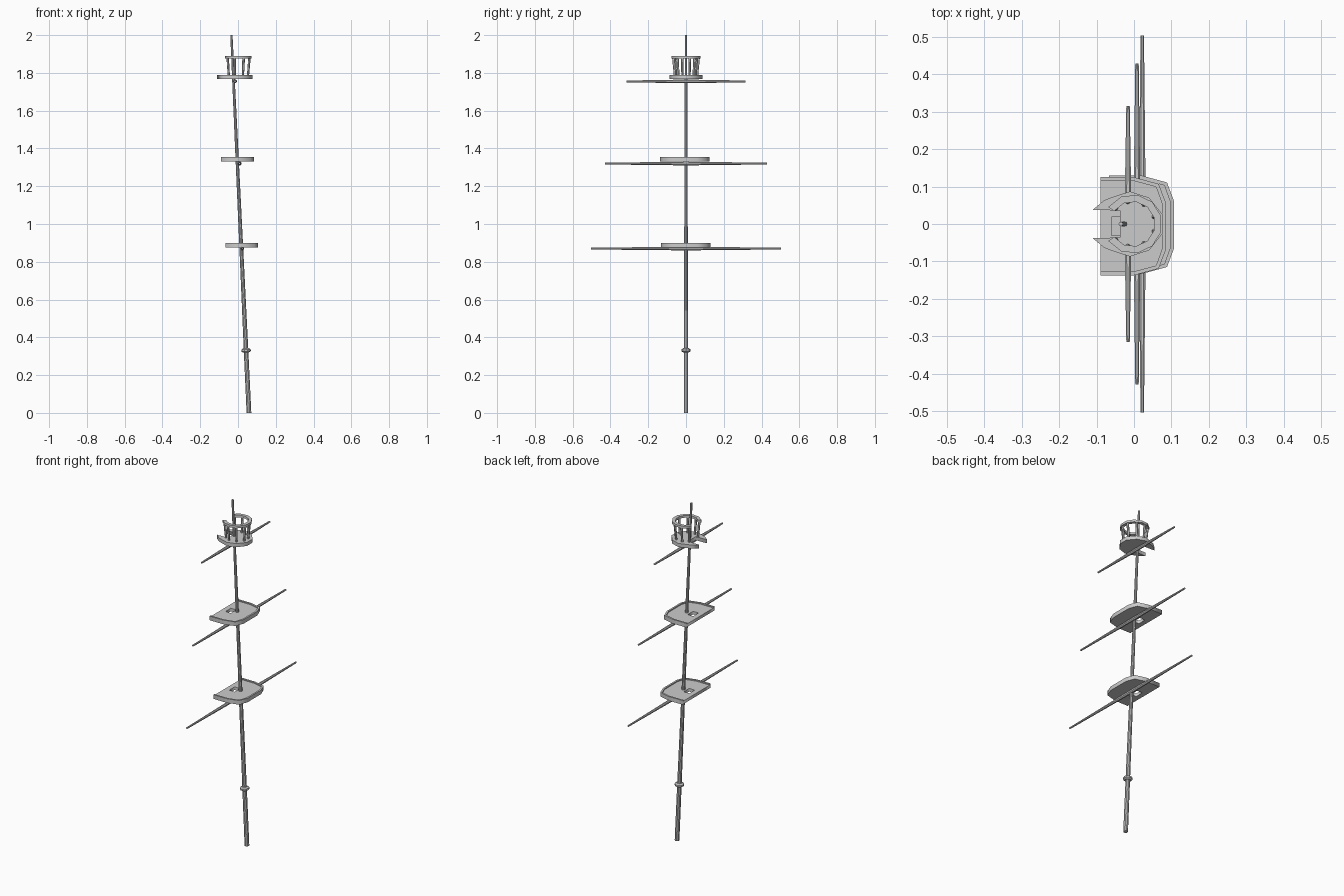
import bpy, bmesh, math
from mathutils import Vector

if "Cube" in bpy.data.objects:
    bpy.data.objects.remove(bpy.data.objects["Cube"])


def rod(name, rings, sides=8):
    """Tapered rod through a list of (point, radius)."""
    axis = (Vector(rings[-1][0]) - Vector(rings[0][0])).normalized()
    q = axis.to_track_quat('Z', 'Y')
    bm = bmesh.new()
    loops = []
    for p, r in rings:
        loops.append([bm.verts.new(Vector(p) + q @ Vector((
            r * math.cos(2 * math.pi * (i + .5) / sides),
            r * math.sin(2 * math.pi * (i + .5) / sides), 0))) for i in range(sides)])
    for a, b in zip(loops, loops[1:]):
        for i in range(sides):
            j = (i + 1) % sides
            bm.faces.new((a[i], a[j], b[j], b[i]))
    bm.faces.new(loops[0][::-1])
    bm.faces.new(loops[-1])
    me = bpy.data.meshes.new(name)
    bm.to_mesh(me)
    bm.free()
    ob = bpy.data.objects.new(name, me)
    bpy.context.collection.objects.link(ob)
    return ob


def slab(name, outlines, z0, z1, x=0, y=0):
    """Flat plate from closed outlines; inner outlines become holes."""
    cu = bpy.data.curves.new(name, 'CURVE')
    cu.dimensions = '2D'
    cu.fill_mode = 'BOTH'
    cu.extrude = (z1 - z0) / 2
    for pts in outlines:
        s = cu.splines.new('POLY')
        s.points.add(len(pts) - 1)
        for p, c in zip(s.points, pts):
            p.co = (c[0], c[1], 0, 1)
        s.use_cyclic_u = True
    ob = bpy.data.objects.new(name, cu)
    ob.location = (x, y, (z0 + z1) / 2)
    bpy.context.collection.objects.link(ob)
    return ob


def mirror_y(half):
    return half + [(x, -y) for x, y in reversed(half)]


def arc(cx, r, a0, a1, n):
    return [(cx + r * math.cos(math.radians(a0 + (a1 - a0) * i / n)),
             r * math.sin(math.radians(a0 + (a1 - a0) * i / n))) for i in range(n + 1)]


def mast_x(z):
    return 0.058 - 0.0465 * z


# raked mast and its collar
rod("mast", [((mast_x(z), 0, z), r) for z, r in
             ((0, .0125), (.33, .012), (.9, .010), (1.4, .0085), (2, .006))], 10)
rod("mast_collar", [((mast_x(z), 0, z), r) for z, r in
                    ((.32, .016), (.326, .025), (.336, .025), (.342, .016))], 10)

# three tapered yards
for label, x, z, half in (("lower", .022, .87, .504),
                          ("middle", .008, 1.32, .429),
                          ("upper", -.016, 1.755, .315)):
    rod(label + "_yard", [((x, half * t, z), r) for t, r in
                          ((-1, .005), (-.3, .009), (0, .0105), (.3, .009), (1, .005))], 8)

# two platforms with a crew opening and a low lip on front and sides
deck = mirror_y([(-.087, .131), (.002, .131), (.068, .113), (.087, .063)])
hole = [(-.058, -.025), (-.022, -.025), (-.022, .025), (-.058, .025)]
inner = [(-.087, .121), (.001, .121), (.061, .105), (.077, .06)]
lip = deck + mirror_y([(x, -y) for x, y in inner])
for label, x, y, z in (("lower", .02, -.002, .876), ("middle", -.002, -.006, 1.332)):
    slab(label + "_platform", [deck, hole], z, z + .018, x, y)
    slab(label + "_platform_lip", [lip], z + .018, z + .024, x, y)

# lookout floor, notched at the back
floor = arc(-.011, .087, 18, 126, 3)
slab("lookout_floor", [mirror_y([(.076, 0.026)] + floor[1:] +
                                [(-.08, .063), (-.11, .038), (-.038, .036)])], 1.768, 1.789)

# lookout rail, open at the back
slab("lookout_rail", [arc(-.004, .079, -145, 145, 9) + arc(-.004, .060, 145, -145, 9)],
     1.877, 1.89)

# flared posts under the rail
for i, a in enumerate((18, 60, 102, 138)):
    c, s = math.cos(math.radians(a)), math.sin(math.radians(a))
    for side in (-1, 1):
        rod("lookout_post_%d" % i, [((-.004 + .060 * c, side * .060 * s, 1.786), .006),
                                    ((-.004 + .068 * c, side * .068 * s, 1.88), .007)], 6)
